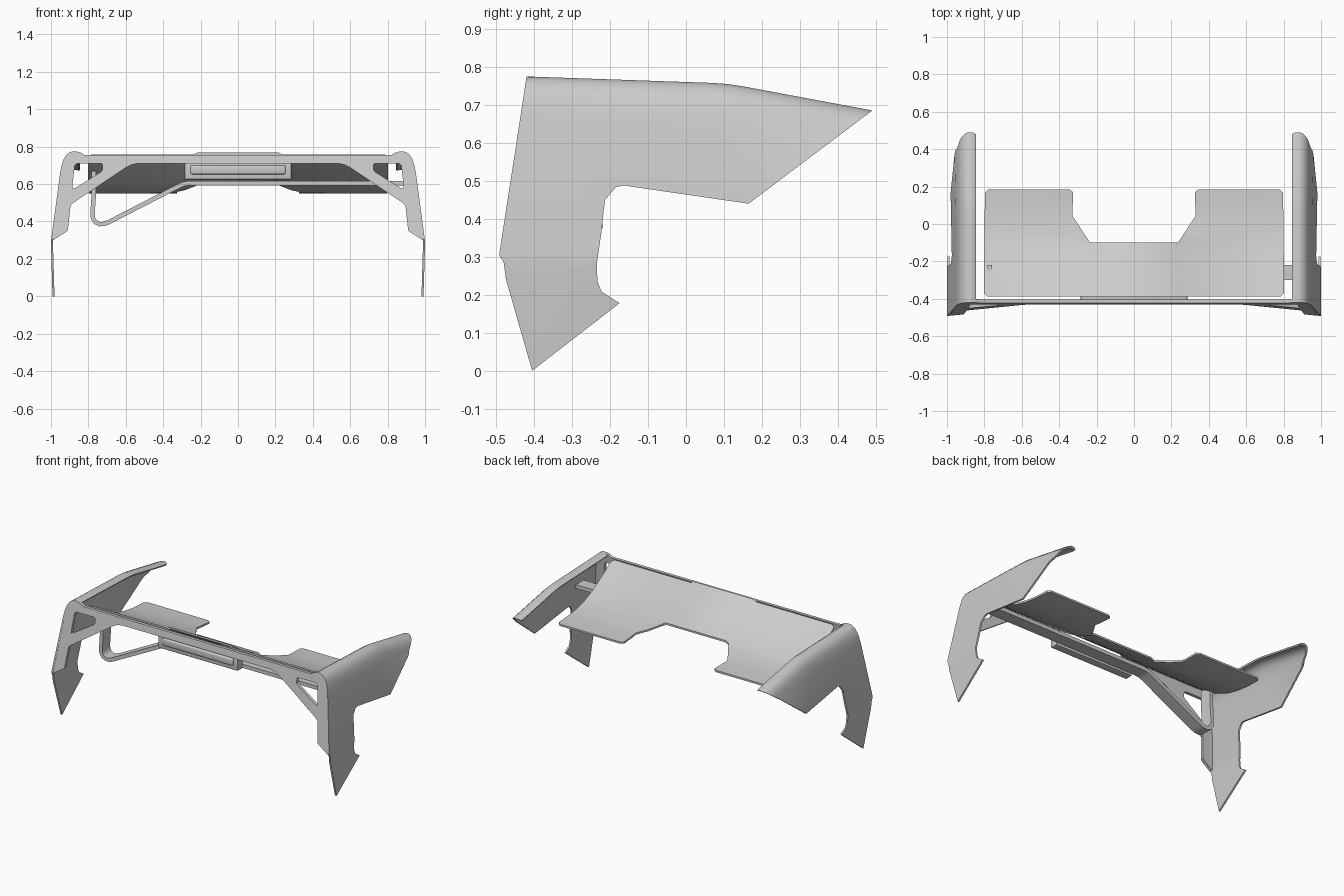
import bpy, bmesh, math

if "Cube" in bpy.data.objects:
    bpy.data.objects.remove(bpy.data.objects["Cube"])


def finish(ob, angle=35):
    """Bake modifiers into the mesh and smooth the soft faces."""
    dg = bpy.context.evaluated_depsgraph_get()
    dg.update()
    me = bpy.data.meshes.new_from_object(ob.evaluated_get(dg))
    name = ob.name
    bpy.data.objects.remove(ob)
    ob = bpy.data.objects.new(name, me)
    ob.name = name
    bpy.context.collection.objects.link(ob)
    bm = bmesh.new()
    bm.from_mesh(me)
    bmesh.ops.remove_doubles(bm, verts=bm.verts, dist=0.0003)
    bmesh.ops.recalc_face_normals(bm, faces=bm.faces)
    bm.to_mesh(me)
    bm.free()
    bpy.ops.object.select_all(action='DESELECT')
    ob.select_set(True)
    bpy.context.view_layer.objects.active = ob
    bpy.ops.object.shade_smooth_by_angle(angle=math.radians(angle))
    return ob


def link(name, bm):
    me = bpy.data.meshes.new(name)
    bm.to_mesh(me)
    bm.free()
    ob = bpy.data.objects.new(name, me)
    bpy.context.collection.objects.link(ob)
    return ob


def sheet(name, rows, thick, offset):
    """Skin a grid of points and give it thickness."""
    bm = bmesh.new()
    g = [[bm.verts.new(p) for p in r] for r in rows]
    for a, b in zip(g, g[1:]):
        for j in range(len(a) - 1):
            bm.faces.new((a[j], a[j + 1], b[j + 1], b[j]))
    ob = link(name, bm)
    m = ob.modifiers.new("thickness", 'SOLIDIFY')
    m.thickness, m.offset = thick, offset
    return ob


def trim(ob, base, vec):
    """Keep only what lies inside the outline swept along vec."""
    bm = bmesh.new()
    f = bm.faces.new([bm.verts.new(p) for p in base])
    r = bmesh.ops.extrude_face_region(bm, geom=[f], use_keep_orig=True)
    bmesh.ops.translate(bm, vec=vec, verts=[v for v in r['geom'] if isinstance(v, bmesh.types.BMVert)])
    bmesh.ops.recalc_face_normals(bm, faces=bm.faces)
    cutter = link("cutter", bm)
    cutter.hide_render = True
    m = ob.modifiers.new("trim", 'BOOLEAN')
    m.operation, m.solver, m.object = 'INTERSECT', 'EXACT', cutter
    return cutter


def mirrored(pts):
    return pts + [(-x, y) for x, y in reversed(pts)]


def box(name, x, y, z, bevel):
    bm = bmesh.new()
    bmesh.ops.create_cube(bm, size=1)
    for v in bm.verts:
        for i, (lo, hi) in enumerate((x, y, z)):
            v.co[i] = lo if v.co[i] < 0 else hi
    ob = link(name, bm)
    m = ob.modifiers.new("bevel", 'BEVEL')
    m.width, m.segments = bevel, 3
    return finish(ob)


# Side panels: rounded shoulder section swept backwards, trimmed to the side outline
def wall(z):
    return 0.998 - (z - 0.31) * 0.134


def section(y, t):
    s = [(0.845, t - 0.01), (0.86, t - 0.001), (0.885, t), (0.905, t - 0.008), (0.922, t - 0.024),
         (0.934, t - 0.046), (0.942, t - 0.072), (wall(t - 0.11), t - 0.11), (wall(0.33), 0.33),
         (1.0, 0.29), (0.999, 0.24), (0.991, -0.03)]
    return [(x, y, z) for x, z in s]


tops = [(-0.6, 0.782), (-0.42, 0.775), (0.07, 0.758), (0.11, 0.755), (0.15, 0.749), (0.6, 0.665)]
outline = [(-0.416, 0.80), (0.11, 0.79), (0.53, 0.715), (0.165, 0.44), (-0.165, 0.488), (-0.185, 0.483),
           (-0.213, 0.45), (-0.217, 0.42), (-0.222, 0.37), (-0.235, 0.28), (-0.233, 0.235),
           (-0.222, 0.208), (-0.175, 0.178), (-0.405, 0.0), (-0.474, 0.24), (-0.48, 0.285), (-0.492, 0.305)]
panel = sheet("side_panels", [section(y, t) for y, t in tops], 0.011, -1)
cut = trim(panel, [(0.7, y, z) for y, z in outline], (0.5, 0, 0))
panel.modifiers.new("other_side", 'MIRROR')
finish(panel)
bpy.data.objects.remove(cut)

# Front frame: flat plate with corner windows, leaning along the panels' front edge
frame_edge = [(0.82, 0.755), (0.84, 0.768), (0.865, 0.774), (0.895, 0.772), (0.918, 0.755), (0.933, 0.727),
              (0.942, 0.695), (0.99, 0.33), (0.985, 0.302), (0.925, 0.34), (0.91, 0.352), (0.895, 0.485),
              (0.88, 0.5), (0.60, 0.688), (0.57, 0.703), (0.535, 0.711)]
window = [(0.862, 0.71), (0.732, 0.71), (0.725, 0.703), (0.725, 0.675), (0.733, 0.665),
          (0.872, 0.578), (0.885, 0.576), (0.884, 0.60), (0.873, 0.70)]
cu = bpy.data.curves.new("front_frame", 'CURVE')
cu.dimensions, cu.fill_mode, cu.extrude = '2D', 'BOTH', 0.01
for pts in (mirrored(frame_edge), window, [(-x, z) for x, z in window]):
    sp = cu.splines.new('POLY')
    sp.points.add(len(pts) - 1)
    for p, (x, z) in zip(sp.points, pts):
        p.co = (x, z, 0, 1)
    sp.use_cyclic_u = True
frame = bpy.data.objects.new("front_frame", cu)
bpy.context.collection.objects.link(frame)
frame = finish(frame)
for v in frame.data.vertices:
    x, z, d = v.co
    v.co = (x, -0.42 - (0.775 - z) * 0.149 + 0.01 - d, z)
frame.data.flip_normals()
bm = bmesh.new()
bm.from_mesh(frame.data)
bmesh.ops.recalc_face_normals(bm, faces=bm.faces)
bm.to_mesh(frame.data)
bm.free()

# Roof visor: concave sheet with a slightly raised middle and a rear notch
curve = [(-0.43, 0.772), (-0.385, 0.75), (-0.34, 0.718), (-0.29, 0.685), (-0.23, 0.65), (-0.17, 0.62),
         (-0.10, 0.592), (-0.02, 0.572), (0.07, 0.56), (0.22, 0.553)]
cols = [(-0.85, 0), (-0.235, 0), (-0.215, 0.012), (0.215, 0.012), (0.235, 0), (0.85, 0)]
visor = sheet("roof_visor", [[(x, y, z + h) for x, h in cols] for y, z in curve], 0.012, 0)
plan = [(0.785, -0.387), (0.803, -0.37), (0.797, 0.165), (0.78, 0.185), (0.345, 0.185), (0.325, 0.17),
        (0.33, 0.045), (0.235, -0.10)]
cut = trim(visor, [(x, y, 0.4) for x, y in mirrored(plan)], (0, 0, 0.6))
finish(visor)
bpy.data.objects.remove(cut)

# Support strap under the visor, with a hanging loop on the left
path = [(0.95, 0.605), (-0.26, 0.605), (-0.285, 0.602), (-0.31, 0.593), (-0.69, 0.397), (-0.715, 0.387),
        (-0.74, 0.386), (-0.762, 0.396), (-0.775, 0.416), (-0.778, 0.44), (-0.77, 0.56), (-0.77, 0.67)]
finish(sheet("support_strap", [[(x, y, z) for y in (-0.30, -0.22)] for x, z in path], 0.024, 0))

# Centre lamp
box("lamp_housing", (-0.285, 0.285), (-0.41, -0.36), (0.625, 0.711), 0.004)
box("lamp_bar", (-0.255, 0.255), (-0.422, -0.40), (0.652, 0.70), 0.01)
